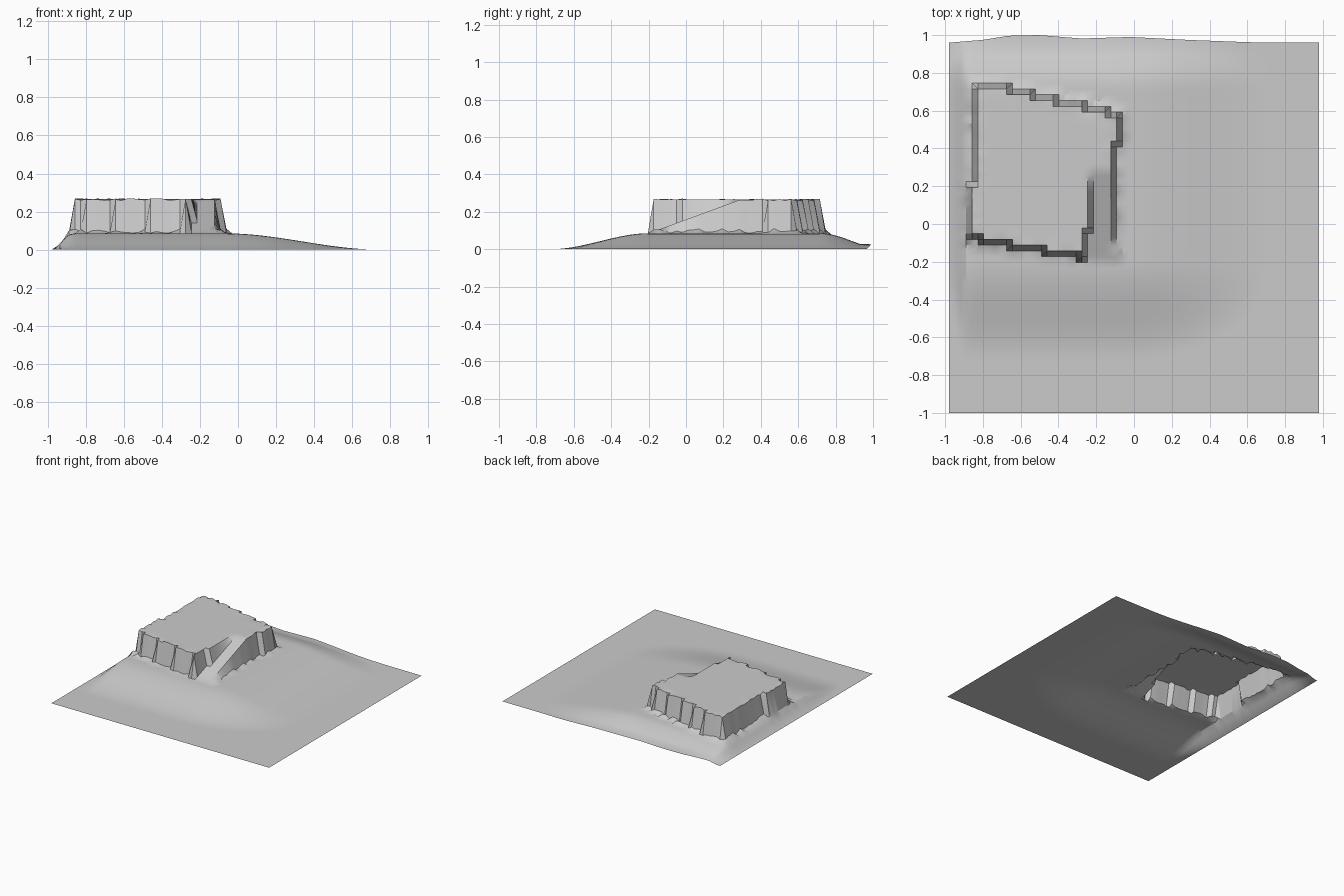
import bpy, bmesh, math, random

if "Cube" in bpy.data.objects:
    bpy.data.objects.remove(bpy.data.objects["Cube"])

random.seed(4)
N = 64
STEP = 1.96 / N
BASE, TOP = 0.085, 0.265


def smooth(t):
    t = min(max(t, 0.0), 1.0)
    return t * t * (3 - 2 * t)


def lerp_points(pts, x):
    for (x0, y0), (x1, y1) in zip(pts, pts[1:]):
        if x <= x1:
            t = max(0.0, (x - x0) / (x1 - x0))
            return y0 + (y1 - y0) * t
    return pts[-1][1]


# Gentle hill that falls away at a different rate on each side
def hill(x, y):
    dx = (x + 0.06) / 0.8 if x > -0.06 else max(-0.87 - x, 0) / 0.115
    dy = (y - 0.72) / 0.34 if y > 0.72 else max(-0.2 - y, 0) / 0.52
    return BASE * (1 - smooth(math.hypot(dx, dy)))


# Slightly skewed plateau outline
def on_mesa(x, y):
    e = 0.012
    left = -0.83 if y > 0.2 else -0.86
    right = -0.092 if y > 0.42 else -0.1225
    front = lerp_points([(-0.86, -0.06), (-0.4, -0.145), (-0.22, -0.17)], x)
    back = lerp_points([(-0.83, 0.72), (-0.74, 0.72), (-0.09, 0.57)], x)
    return left - e <= x <= right + e and front - e <= y <= back + e


# Ramp cut into the right side of the plateau
def on_ramp(x, y):
    edge = -0.23 if y > -0.05 else -0.26
    return edge < x and y < 0.29


pos = [[(-0.98 + i * STEP, -1 + j * STEP) for i in range(N + 1)] for j in range(N + 1)]
mesa = [[on_mesa(*p) for p in row] for row in pos]


def near(i, j, want):
    return any(mesa[b][a] == want
               for b in range(max(j - 1, 0), min(j + 2, N + 1))
               for a in range(max(i - 1, 0), min(i + 2, N + 1)))


def height(i, j):
    x, y = pos[j][i]
    h = hill(x, y)
    if mesa[j][i]:
        if on_ramp(x, y):
            return BASE + (TOP - BASE) * min(max((y + 0.2) / 0.49, 0), 1)
        return TOP + (random.uniform(-0.008, 0.005) if near(i, j, False) else 0)
    if near(i, j, True) and y > -0.19:
        h += random.uniform(0, 0.025)      # rubble at the cliff foot
    return h


# Terrain sheet
back_edge = [(-0.98, 0), (-0.8, 0.015), (-0.66, 0.037), (-0.5, 0.04), (-0.28, 0.022),
             (-0.02, 0.03), (0.3, 0.014), (0.62, 0.002), (0.98, 0)]
bm = bmesh.new()
rows = []
for j in range(N + 1):
    row = []
    for i in range(N + 1):
        x, y = pos[j][i]
        z = height(i, j)
        if j == N:
            bulge = lerp_points(back_edge, x)
            y += bulge
            z += bulge * 0.2
        row.append(bm.verts.new((x, y, z)))
    rows.append(row)
for j in range(N):
    for i in range(N):
        bm.faces.new((rows[j][i], rows[j][i + 1], rows[j + 1][i + 1], rows[j + 1][i]))

mesh = bpy.data.meshes.new("terrain")
bm.to_mesh(mesh)
bm.free()
terrain = bpy.data.objects.new("terrain", mesh)
bpy.context.collection.objects.link(terrain)
bpy.context.view_layer.objects.active = terrain
terrain.select_set(True)
bpy.ops.object.shade_smooth_by_angle(angle=math.radians(30))
